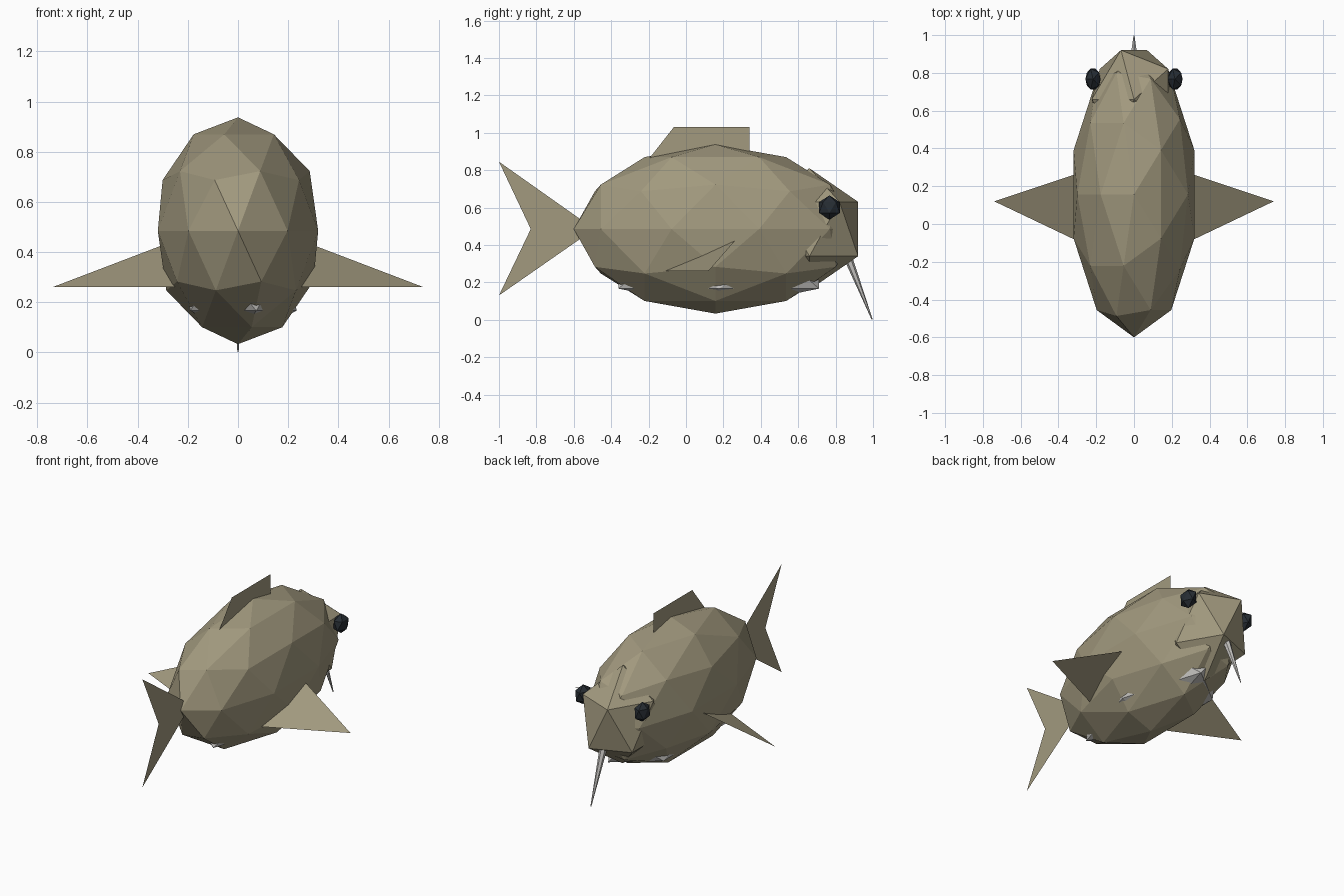
import bpy, bmesh, math
from mathutils import Vector

if "Cube" in bpy.data.objects:
    bpy.data.objects.remove(bpy.data.objects["Cube"])


def material(name, rgb):
    m = bpy.data.materials.new(name)
    m.diffuse_color = (*rgb, 1)
    m.use_nodes = True
    m.node_tree.nodes["Principled BSDF"].inputs["Base Color"].default_value = m.diffuse_color
    return m


skin = material("skin", (0.36, 0.32, 0.21))
dark = material("eye_dark", (0.02, 0.026, 0.033))
pale = material("pale", (0.55, 0.54, 0.52))


def ball(name, loc, scale, mat, sub):
    """Faceted icosphere, turned half way round before scaling."""
    bpy.ops.mesh.primitive_ico_sphere_add(subdivisions=sub, radius=1, location=loc,
                                          rotation=(0, 0, math.pi))
    o = bpy.context.object
    o.name = name
    o.scale = scale
    o.data.materials.append(mat)
    return o


def sheet(name, pts, mat):
    """Paper-thin fin made from one outline."""
    bm = bmesh.new()
    bm.faces.new([bm.verts.new(p) for p in pts])
    bmesh.ops.triangulate(bm, faces=bm.faces[:])
    me = bpy.data.meshes.new(name)
    bm.to_mesh(me)
    bm.free()
    o = bpy.data.objects.new(name, me)
    bpy.context.collection.objects.link(o)
    me.materials.append(mat)
    return o


# Body, head and pale belly poking through the underside
ball("body", (0, 0.157, 0.485), (0.336, 0.757, 0.452), skin, 2)
ball("head", (0, 0.66, 0.485), (0.25, 0.306, 0.325), skin, 1)
ball("belly", (0, 0.175, 0.256), (0.262, 0.63, 0.2), pale, 1)

# Eyes
for side, label in ((-1, "left"), (1, "right")):
    ball(label + "_eye", (side * 0.217, 0.767, 0.60), (0.045, 0.065, 0.065), dark, 1)

    # Side fins
    sheet(label + "_side_fin", [(side * 0.74, 0.12, 0.26), (side * 0.2, 0.30, 0.466),
                                (side * 0.2, -0.137, 0.26)], skin)

# Dorsal and tail fins
sheet("dorsal_fin", [(0, -0.23, 0.82), (0, 0.34, 0.82), (0, 0.34, 1.03), (0, -0.065, 1.03)], skin)
sheet("tail_fin", [(0, -0.49, 0.485), (0, -1, 0.845), (0, -0.83, 0.485), (0, -1, 0.13)], skin)

# Chin barbel
top, tip = Vector((0, 0.84, 0.40)), Vector((0, 0.995, 0.002))
axis = tip - top
bpy.ops.mesh.primitive_cone_add(vertices=6, radius1=0.027, radius2=0.003, depth=axis.length,
                                location=(top + tip) / 2,
                                rotation=axis.to_track_quat('Z', 'Y').to_euler())
bpy.context.object.name = "chin_barbel"
bpy.context.object.data.materials.append(pale)
